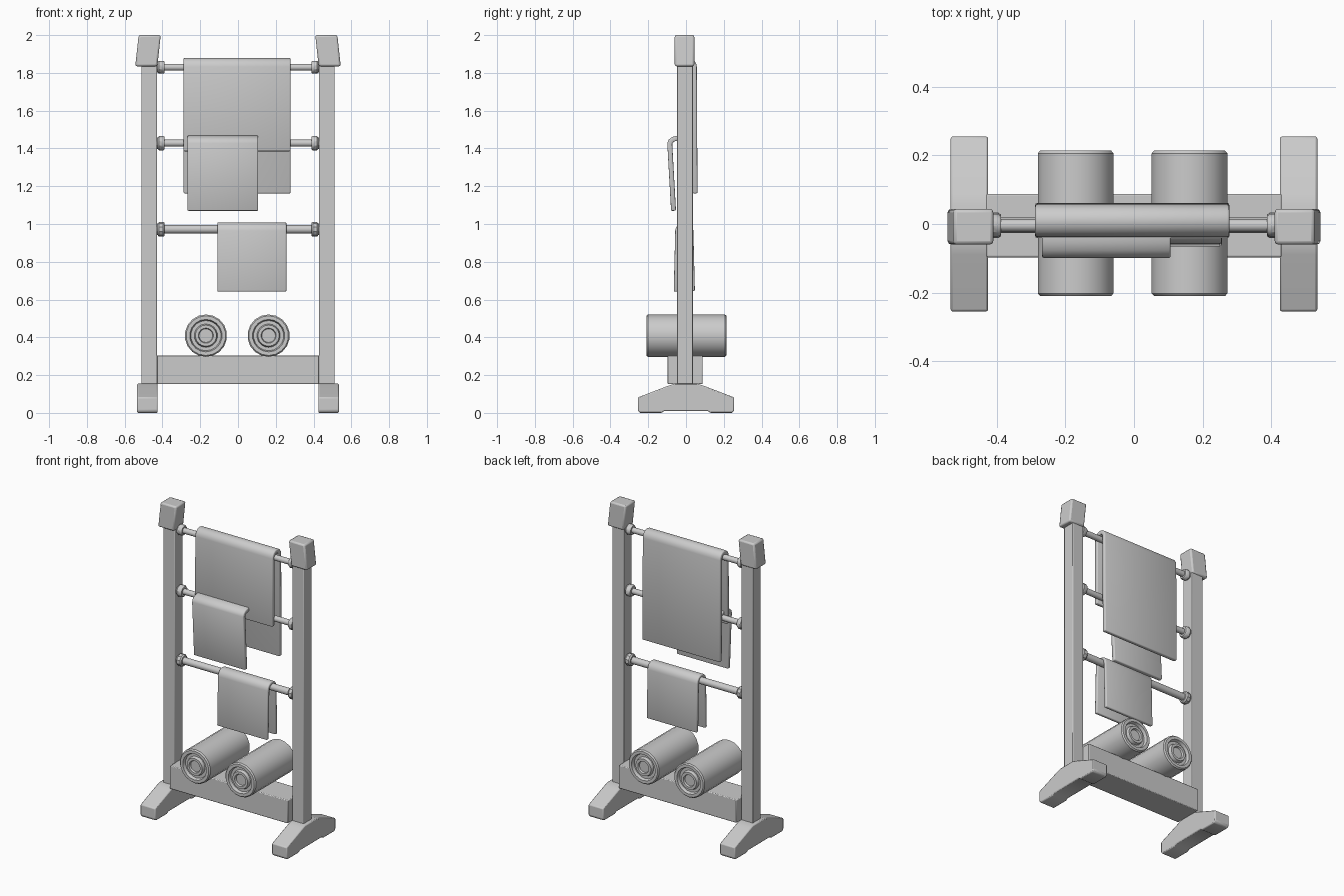
import bpy, bmesh
from math import pi, cos, sin
from mathutils import Vector, Matrix

if "Cube" in bpy.data.objects:
    bpy.data.objects.remove(bpy.data.objects["Cube"])


def finish(name, bm, bevel=0.0, solid=0.0, segments=2):
    """Turn a bmesh into a named object with optional thickness and rounding."""
    bmesh.ops.recalc_face_normals(bm, faces=bm.faces[:])
    me = bpy.data.meshes.new(name)
    bm.to_mesh(me)
    bm.free()
    ob = bpy.data.objects.new(name, me)
    bpy.context.collection.objects.link(ob)
    if solid:
        m = ob.modifiers.new("thickness", 'SOLIDIFY')
        m.thickness = solid
        m.offset = 0
        m.use_even_offset = True
    if bevel:
        m = ob.modifiers.new("rounding", 'BEVEL')
        m.width = bevel
        m.segments = segments
        m.limit_method = 'ANGLE'
        m.angle_limit = 0.6
    bpy.ops.object.select_all(action='DESELECT')
    bpy.context.view_layer.objects.active = ob
    ob.select_set(True)
    bpy.ops.object.shade_smooth_by_angle(angle=0.6)
    return ob


def box(name, lo, hi, bevel=0.006, shear=0.0):
    """Box between two corners; shear slides the top along x."""
    bm = bmesh.new()
    bmesh.ops.create_cube(bm, size=1)
    lo, hi = Vector(lo), Vector(hi)
    for v in bm.verts:
        top = v.co.z > 0
        v.co = Vector([lo[i] + (v.co[i] + 0.5) * (hi[i] - lo[i]) for i in range(3)])
        if top:
            v.co.x += shear
    return finish(name, bm, bevel)


def prism(name, pts, x0, x1, bevel):
    """Extrude a (y, z) outline along x."""
    bm = bmesh.new()
    f = bm.faces.new([bm.verts.new((x0, y, z)) for y, z in pts])
    r = bmesh.ops.extrude_face_region(bm, geom=[f])
    for v in r['geom']:
        if isinstance(v, bmesh.types.BMVert):
            v.co.x = x1
    return finish(name, bm, bevel)


def lathe(name, profile, axis, origin, sides):
    """Revolve (radius, along) points around the x or y axis."""
    bm = bmesh.new()
    rings = []
    for r, t in profile:
        ring = []
        for k in range(sides):
            a = 2 * pi * (k + 0.5) / sides
            c, s = r * cos(a), r * sin(a)
            p = (t, c, s) if axis == 'x' else (c, t, s)
            ring.append(bm.verts.new(Vector(origin) + Vector(p)))
        rings.append(ring)
    for a, b in zip(rings, rings[1:]):
        for k in range(sides):
            n = (k + 1) % sides
            bm.faces.new((a[k], a[n], b[n], b[k]))
    bm.faces.new(rings[0])
    bm.faces.new(rings[-1])
    return finish(name, bm)


def towel(name, pts, x0, x1, thick, flare=0.0):
    """Cloth sheet following a (y, z) path, draped across x."""
    bm = bmesh.new()
    rows = []
    for y, z in pts:
        rows.append([bm.verts.new((x, y, z)) for x in (x0, x1)])
    for a, b in zip(rows, rows[1:]):
        bm.faces.new((a[0], a[1], b[1], b[0]))
    return finish(name, bm, 0.006, thick)


def drape(front, back, y0, y1, top, rise):
    """Path: front hem, rounded fold over the rod, back hem."""
    mid, half = (y0 + y1) / 2, (y1 - y0) / 2
    arc = [(mid - half * cos(pi * k / 8), top - rise + rise * sin(pi * k / 8))
           for k in range(9)]
    return [front] + arc + [back]


# Side frames: feet, posts, leaning caps
foot = [(-0.255, 0.012), (-0.245, 0.0), (-0.13, 0.0), (-0.115, 0.01),
        (0.115, 0.01), (0.13, 0.0), (0.245, 0.0), (0.255, 0.012),
        (0.255, 0.082), (0.09, 0.145), (0.06, 0.155),
        (-0.06, 0.155), (-0.09, 0.145), (-0.255, 0.082)]
for s, side in ((-1, "left"), (1, "right")):
    prism(side + "_foot", foot, s * 0.425, s * 0.534, 0.006)
    a, b = sorted((s * 0.429, s * 0.512))
    box(side + "_post", (a, -0.048, 0.14), (b, 0.036, 1.86), 0.004)
    a, b = sorted((s * 0.427, s * 0.544))
    box(side + "_cap", (a, -0.06, 1.835), (b, 0.044, 2.0), 0.01, -s * 0.018)

# Lower beam
box("lower_beam", (-0.43, -0.097, 0.152), (0.43, 0.088, 0.305), 0.005)

# Rods with end collars
for name, z, r, c in (("top", 1.83, 0.019, 0.034),
                      ("middle", 1.428, 0.019, 0.038),
                      ("bottom", 0.972, 0.023, 0.039)):
    lathe(name + "_rod", [(r, -0.44), (r, 0.44)], 'x', (0, -0.004, z), 12)
    for s, side in ((-1, "left"), (1, "right")):
        lathe(name + "_" + side + "_collar",
              [(c * 0.8, s * 0.44), (c * 0.8, s * 0.425), (c, s * 0.418),
               (c, s * 0.396), (c * 0.85, s * 0.388)],
              'x', (0, -0.004, z), 10)

# Hanging towels
towel("large_towel", drape((-0.028, 1.385), (0.048, 1.162), -0.024, 0.044, 1.866, 0.035),
      -0.288, 0.278, 0.026)
towel("middle_towel", drape((-0.066, 1.07), (0.024, 1.405), -0.086, 0.022, 1.456, 0.03),
      -0.268, 0.107, 0.026)
towel("small_towel", drape((-0.054, 0.642), (0.036, 0.645), -0.046, 0.028, 0.998, 0.035),
      -0.109, 0.256, 0.022)

# Rolled towels with recessed ring ends
end = [(0.036, 0.200), (0.040, 0.212), (0.056, 0.212), (0.062, 0.192),
       (0.080, 0.192), (0.086, 0.212), (0.105, 0.212), (0.112, 0.204)]
roll = [(r, -t) for r, t in end] + [(r, t) for r, t in reversed(end)]
for side, x in (("left", -0.17), ("right", 0.162)):
    lathe(side + "_rolled_towel", roll, 'y', (x, 0.002, 0.409), 18)
